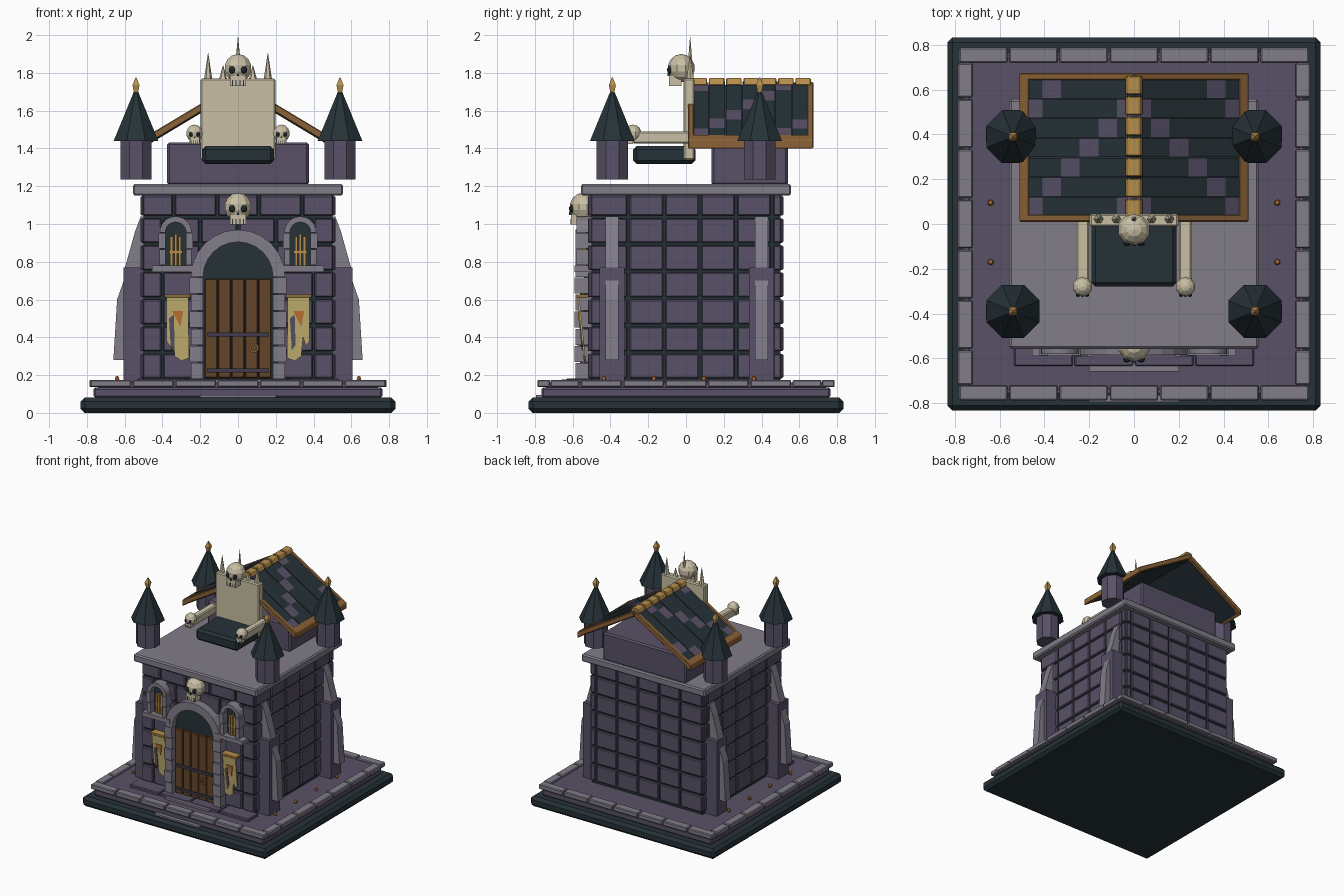
import bpy, bmesh
from math import sin, cos, pi
from mathutils import Matrix, Vector

old = bpy.data.objects.get("Cube")
if old:
    bpy.data.objects.remove(old)


def material(name, rgb):
    m = bpy.data.materials.new(name)
    m.use_nodes = True
    m.diffuse_color = (*rgb, 1)
    m.node_tree.nodes["Principled BSDF"].inputs["Base Color"].default_value = (*rgb, 1)
    return m


STONE = material("purple stone", (.098, .082, .135))
GREY = material("pale grey stone", (.22, .205, .25))
SLATE = material("dark slate", (.019, .032, .039))
BONE = material("bone", (.58, .52, .37))
TIMBER = material("roof timber", (.26, .122, .038))
DOOR = material("door wood", (.127, .06, .023))
GOLD = material("gold", (.47, .27, .07))
CLOTH = material("banner cloth", (.55, .44, .16))
ORANGE = material("orange", (.5, .17, .035))
IRON = material("iron", (.05, .044, .07))


def box(bm, x0, x1, y0, y1, z0, z1, mat=0):
    m = Matrix.Translation(((x0 + x1) / 2, (y0 + y1) / 2, (z0 + z1) / 2))
    m = m @ Matrix.Diagonal((abs(x1 - x0), abs(y1 - y0), abs(z1 - z0), 1))
    for v in bmesh.ops.create_cube(bm, size=1, matrix=m)["verts"]:
        for f in v.link_faces:
            f.material_index = mat


def prism(bm, pts, y0, y1, mat=0, along_y=True):
    """Extrude an outline in the xz plane along y."""
    a = [bm.verts.new((p, y0, q)) for p, q in pts]
    b = [bm.verts.new((p, y1, q)) for p, q in pts]
    n = len(pts)
    faces = [bm.faces.new(a), bm.faces.new(b)]
    faces += [bm.faces.new((a[i], a[(i + 1) % n], b[(i + 1) % n], b[i])) for i in range(n)]
    for f in faces:
        f.material_index = mat
    return a + b


def cone(bm, x, y, z0, z1, r0, r1, n=8, mat=0):
    m = Matrix.Translation((x, y, (z0 + z1) / 2)) @ Matrix.Rotation(pi / n, 4, "Z")
    r = bmesh.ops.create_cone(bm, cap_ends=True, segments=n, radius1=r0, radius2=r1,
                              depth=z1 - z0, matrix=m)
    for v in r["verts"]:
        for f in v.link_faces:
            f.material_index = mat


def ball(bm, c, r, mat=0, u=10, v=7):
    m = Matrix.Translation(c) @ Matrix.Diagonal((*r, 1))
    for w in bmesh.ops.create_uvsphere(bm, u_segments=u, v_segments=v, radius=1, matrix=m)["verts"]:
        for f in w.link_faces:
            f.material_index = mat


def arc(cx, cz, r, n=12):
    return [(cx + r * cos(pi * i / n), cz + r * sin(pi * i / n)) for i in range(n + 1)]


def finish(name, bm, *mats, bevel=0):
    bmesh.ops.recalc_face_normals(bm, faces=bm.faces)
    me = bpy.data.meshes.new(name)
    bm.to_mesh(me)
    bm.free()
    for m in mats:
        me.materials.append(m)
    o = bpy.data.objects.new(name, me)
    bpy.context.collection.objects.link(o)
    if bevel:
        b = o.modifiers.new("Bevel", "BEVEL")
        b.width, b.segments = bevel, 1
    return o


def slab(name, mat, bounds, bevel=0):
    bm = bmesh.new()
    box(bm, *bounds)
    return finish(name, bm, mat, bevel=bevel)


# stepped base
slab("base_plinth", SLATE, (-.833, .833, -.833, .833, 0, .082), .022)
slab("base_step", STONE, (-.765, .765, -.765, .765, .08, .135), .01)
slab("courtyard_floor", STONE, (-.74, .74, -.74, .74, .13, .16))
bm = bmesh.new()
w = 1.57 / 7
for i in range(7):
    a, b = -.785 + i * w + .004, -.785 + (i + 1) * w - .004
    for s in (-1, 1):
        box(bm, a, b, s * .72, s * .787, .137, .175)
        if 0 < i < 6:
            box(bm, s * .72, s * .787, a, b, .137, .175)
        elif i == 0:
            box(bm, s * .72, s * .787, -.718, b, .137, .175)
        else:
            box(bm, s * .72, s * .787, a, .718, .137, .175)
finish("border_tiles", bm, GREY, bevel=.006)
bm = bmesh.new()
for i in range(4):
    box(bm, -.54 + i * .27 + .004, -.27 + i * .27 - .004, -.635, -.5, .15, .182)
finish("front_pavers", bm, STONE, bevel=.006)
bm = bmesh.new()
box(bm, -.2, .2, -.658, -.6, .15, .176)
box(bm, -.2, .2, -.795, -.74, .075, .095)
finish("door_steps", bm, GREY)
bm = bmesh.new()
for x in (-.64, .64):
    for i in range(4):
        ball(bm, (x, -.435 + i * .265, .18), (.014, .014, .016), u=6, v=4)
finish("floor_studs", bm, ORANGE)

# block walls over a dark core
slab("wall_core", SLATE, (-.5, .5, -.5, .5, .15, 1.16))
bm = bmesh.new()
side = [-.51, -.495 + .19, -.115, .075, .265, .455, .51]
front = [-.51, -.4, -.2, 0, .2, .4, .51]
H = .1435
for r in range(7):
    z0, z1 = .176 + r * H + .007, min(.176 + (r + 1) * H - .007, 1.15)
    for k in range(6):
        a, b = side[k] + .007, side[k + 1] - .007
        for s in (-1, 1):
            box(bm, s * .47, s * .515, a, b, z0, z1)
        box(bm, a, b, .47, .515, z0, z1)
        c = [-.51, -.34, -.11, .11, .34, .51] if r == 6 else front
        if k < len(c) - 1:
            box(bm, c[k] + .006, c[k + 1] - .006, -.52, -.47, z0, z1)
finish("wall_blocks", bm, STONE, bevel=.006)
slab("cornice", GREY, (-.557, .557, -.557, .557, 1.15, 1.212), .01)

# buttresses with sloped caps and blades
bm = bmesh.new()
for s in (-1, 1):
    for y in (-.392, .4):
        box(bm, s * .48, s * .605, y - .067, y + .067, .16, .77)
        prism(bm, [(s * .5, .77), (s * .598, .77), (s * .545, .96), (s * .515, 1.04), (s * .5, 1.04)],
              y - .034, y + .034, 1)
        prism(bm, [(s * .6, .28), (s * .66, .28), (s * .64, .6), (s * .605, .7), (s * .6, .7)],
              y - .034, y + .034, 1)
finish("buttresses", bm, STONE, GREY)

# corner turrets
bm = bmesh.new()
for x in (-.54, .54):
    for y in (-.39, .39):
        cone(bm, x, y, 1.235, 1.46, .09, .09)
        cone(bm, x, y, 1.44, 1.71, .128, .008, mat=1)
        cone(bm, x, y, 1.685, 1.735, .012, .026, 4, 2)
        cone(bm, x, y, 1.735, 1.775, .026, .004, 4, 2)
finish("turrets", bm, STONE, SLATE, GOLD)

# attic and tiled gable roof
slab("attic", STONE, (-.375, .375, .135, .54, 1.205, 1.432), .012)


def slope(s, x0, x1, top, thick):
    h = [top - .6 * x for x in (x0, x1)]
    return [(s * x0, h[0]), (s * x1, h[1]), (s * x1, h[1] - thick), (s * x0, h[0] - thick)]


bm = bmesh.new()
for s in (-1, 1):
    prism(bm, slope(s, 0, .49, 1.735, .03), .03, .65, 0)
    for r in range(7):
        y1 = .645 - r * .0875
        for k in range(6):
            x0, x1 = max(0, -.008 + k * .0835), min(.475, -.008 + (k + 1) * .0835)
            prism(bm, slope(s, x0, x1, 1.75 + .004 * (r % 2), .02), y1 - .0845, y1,
                  1 if k % 5 == (r + 4) % 5 else 0)
finish("roof_tiles", bm, SLATE, STONE)
bm = bmesh.new()
for s in (-1, 1):
    for y in (.01, .642):
        prism(bm, slope(s, 0, .5, 1.755, .045), y, y + .032)
    prism(bm, slope(s, .468, .512, 1.755, .05), .01, .674)
finish("roof_trim", bm, TIMBER, bevel=.005)
bm = bmesh.new()
for i in range(7):
    y = .03 + i * .0915
    prism(bm, [(-.04, 1.735), (-.025, 1.772), (.025, 1.772), (.04, 1.735)], y, y + .082)
finish("ridge_caps", bm, GOLD, bevel=.004)


# skulls, facing the front
def skull(name, x, y, z, r):
    bm = bmesh.new()
    ball(bm, (x, y, z), (r, r * .95, r))
    box(bm, x - .55 * r, x + .55 * r, y - .85 * r, y, z - 1.25 * r, z - .5 * r)
    for s in (-1, 1):
        ball(bm, (x + s * .42 * r, y - .8 * r, z - .12 * r), (.24 * r, .2 * r, .26 * r), 1, 8, 5)
    prism(bm, [(x - .1 * r, z - .55 * r), (x + .1 * r, z - .55 * r), (x, z - .32 * r)],
          y - .98 * r, y - .7 * r, 1)
    for i in range(4):
        t = x + (i - 1.5) * .26 * r
        box(bm, t - .03 * r, t + .03 * r, y - .88 * r, y - .8 * r, z - 1.25 * r, z - .85 * r, 1)
    finish(name, bm, BONE, SLATE)


skull("throne_skull", 0, -.025, 1.825, .075)
skull("facade_skull", 0, -.545, 1.09, .075)
for n, s in (("left", 1), ("right", -1)):
    skull(n + "_armrest_skull", s * .23, -.28, 1.48, .046)

# throne
slab("throne_seat", SLATE, (-.19, .19, -.28, .05, 1.318, 1.412), .018)
bm = bmesh.new()
box(bm, -.198, .198, -.012, .045, 1.34, 1.77)
for s in (-1, 1):
    box(bm, s * .2, s * .258, -.28, .02, 1.425, 1.49)
finish("throne_back_and_arms", bm, BONE, bevel=.008)
bm = bmesh.new()
for i, top in zip(range(-2, 3), (1.905, 1.84, 1.99, 1.84, 1.905)):
    cone(bm, i * .079, .022, 1.765, top, .022, .001, 6)
finish("throne_spikes", bm, BONE)


# arched openings
def arch(bm, cx, cz, r0, r1, z0, blocks, y, back):
    prism(bm, arc(cx, cz, r0 + .005), back, -.5, 1)
    box(bm, cx - r0, cx + r0, back, -.5, z0, cz, 1)
    inner, outer = arc(cx, cz, r0), arc(cx, cz, r1)
    for i in range(12):
        prism(bm, [inner[i], outer[i], outer[i + 1], inner[i + 1]], y, -.5)
    h = (cz - z0) / blocks
    for i in range(blocks):
        e = .006 * (i % 2)
        for s in (-1, 1):
            box(bm, cx + s * r0, cx + s * (r1 + e), y - e, -.5, z0 + i * h + .003, z0 + (i + 1) * h - .003)


bm = bmesh.new()
arch(bm, 0, .72, .185, .25, .176, 6, -.585, -.54)
for x in (-.33, .33):
    arch(bm, x, .955, .055, .085, .78, 2, -.58, -.53)
    box(bm, x - .125, x + .125, -.59, -.5, .745, .78)
finish("arches", bm, GREY, SLATE)
bm = bmesh.new()
for x in (-.33, .33):
    for i in (-1, 0, 1):
        box(bm, x + i * .022 - .007, x + i * .022 + .007, -.55, -.53, .78, .935 + .012 * (i == 0))
    box(bm, x - .035, x + .035, -.548, -.53, .845, .86)
finish("window_bars", bm, GOLD)

# plank door
bm = bmesh.new()
for i in range(5):
    box(bm, -.178 + i * .0712 + .002, -.178 + (i + 1) * .0712 - .002, -.56, -.53, .185, .71)
finish("door_planks", bm, DOOR, bevel=.004)
bm = bmesh.new()
for z in (.225, .415):
    box(bm, -.165, .165, -.572, -.55, z - .01, z + .01)
finish("door_bands", bm, IRON)
bm = bmesh.new()
hole, rim = [[(.085 + r * cos(i * pi / 5), .345 + r * sin(i * pi / 5)) for i in range(10)] for r in (.015, .026)]
for i in range(10):
    j = (i + 1) % 10
    prism(bm, [hole[i], rim[i], rim[j], hole[j]], -.575, -.56)
finish("door_ring", bm, TIMBER)

# torn banners hung from rods
for n, s in (("left", 1), ("right", -1)):
    bm = bmesh.new()
    cloth = [(.262, .62), (.378, .62), (.378, .38), (.36, .35), (.345, .4), (.335, .3), (.3, .275), (.26, .29)]
    vs = prism(bm, [(s * x, z) for x, z in cloth], -.575, -.565)
    vs += prism(bm, [(.022 + s * .32 - .05, .54), (s * .32 + .03, .54), (s * .32 + .015, .455)],
                -.581, -.575, 1)
    vs += prism(bm, [(s * .32 - .045, .5), (s * .32 - .02, .52), (s * .32 - .015, .36), (s * .32 - .035, .33)],
                -.58, -.575, 2)
    for v in vs:
        v.co.y += .1 * (.62 - v.co.z)
    finish(n + "_banner", bm, CLOTH, ORANGE, STONE)
    slab(n + "_banner_rod", GOLD, (s * .25, s * .39, -.58, -.51, .61, .628), .004)
